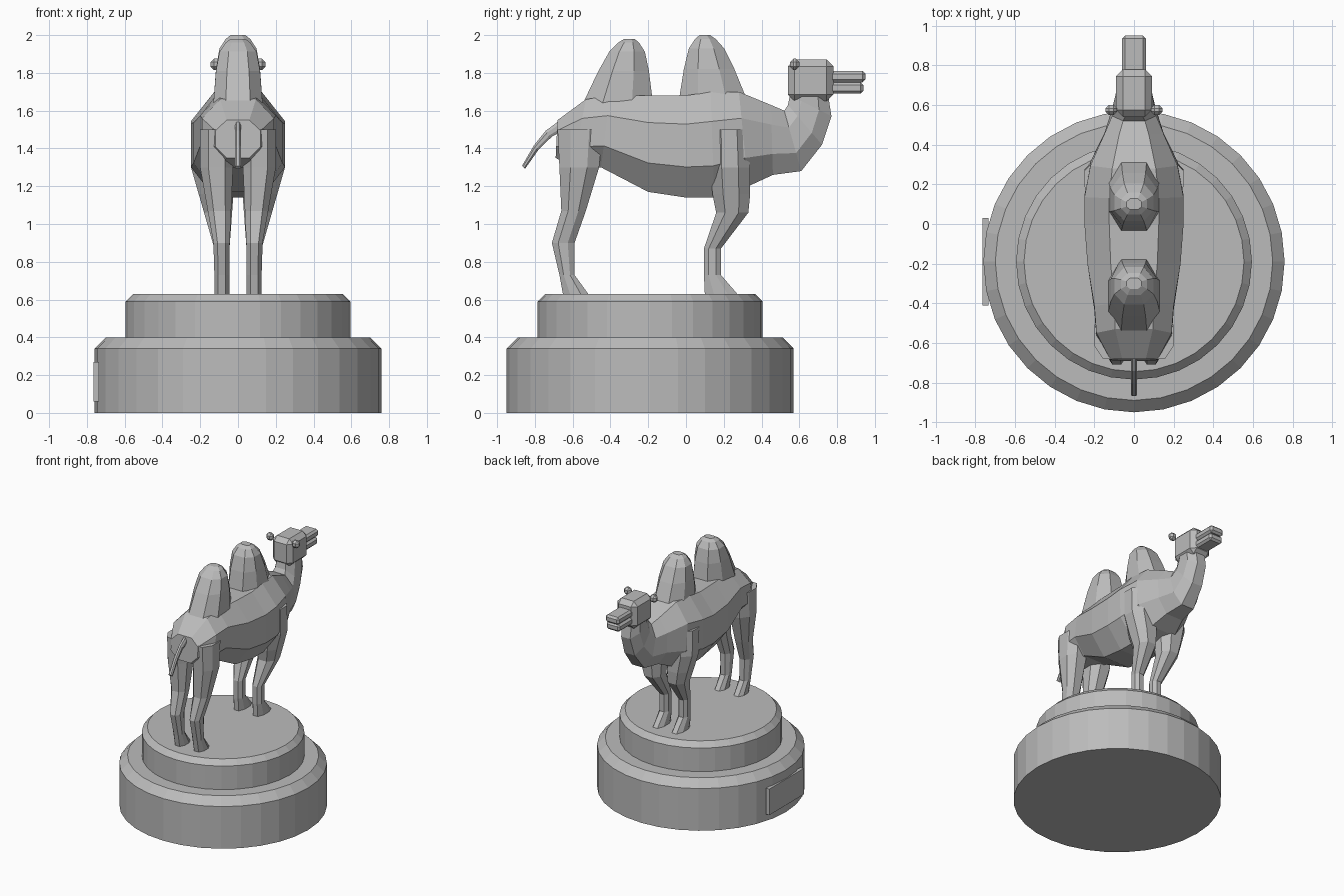
import bpy, bmesh
from mathutils import Vector

cube = bpy.data.objects.get("Cube")
if cube:
    bpy.data.objects.remove(cube, do_unlink=True)

stone = bpy.data.materials.new("grey stone")
stone.use_nodes = True
stone_grey = (.5, .5, .5, 1)
stone.diffuse_color = stone_grey
stone.node_tree.nodes["Principled BSDF"].inputs["Base Color"].default_value = stone_grey

SIDES = {"left": 1, "right": -1}


def finish(name, bm):
    bmesh.ops.recalc_face_normals(bm, faces=bm.faces[:])
    mesh = bpy.data.meshes.new(name)
    bm.to_mesh(mesh)
    bm.free()
    mesh.materials.append(stone)
    part = bpy.data.objects.new(name, mesh)
    bpy.context.collection.objects.link(part)


def bridge(bm, rings):
    for lower, upper in zip(rings, rings[1:]):
        for i in range(len(lower)):
            previous = i - 1
            bm.faces.new((lower[previous], lower[i], upper[i], upper[previous]))
    bm.faces.new(rings[0])
    bm.faces.new(rings[-1])


def section(start, end, half, centre=0):
    """Eight-sided outline between two (y, z) points, narrow at both ends."""
    start, end = Vector((centre, *start)), Vector((centre, *end))
    side = [(0, half / 2), (.28, half), (.7, half), (1, half / 2)]
    outline = side + [(along, -across) for along, across in reversed(side)]
    return [start.lerp(end, along) + Vector((across, 0, 0)) for along, across in outline]


def loft(name, sections):
    bm = bmesh.new()
    bridge(bm, [[bm.verts.new(point) for point in outline] for outline in sections])
    finish(name, bm)


def box(name, centre, size, bevel=0):
    bm = bmesh.new()
    bmesh.ops.create_cube(bm, size=1)
    bmesh.ops.scale(bm, vec=size, verts=bm.verts)
    bmesh.ops.translate(bm, vec=centre, verts=bm.verts)
    if bevel:
        bmesh.ops.bevel(bm, geom=bm.edges[:], offset=bevel, segments=1,
                        profile=.5, affect='EDGES')
    finish(name, bm)


def plinth_tier(name, radius, bottom, top, chamfer):
    bm = bmesh.new()
    rings = []
    for ring_radius, height in ((radius, bottom), (radius, top - chamfer),
                                (radius - chamfer, top)):
        ring = bmesh.ops.create_circle(bm, segments=32, radius=ring_radius)["verts"]
        bmesh.ops.translate(bm, vec=(0, -.19, height), verts=ring)
        rings.append(ring)
    bridge(bm, rings)
    finish(name, bm)


def hump(name, base_y, top_y, top_z):
    """Dome that narrows steadily, then rounds off quickly at the crown."""
    base_z, half_length, half_width = 1.64, .185, .13
    sections = []
    for rise in (0, .5, .8, .94, 1):
        y = base_y + (top_y - base_y) * rise
        z = base_z + (top_z - base_z) * rise
        crown = rise ** 8
        reach = half_length * (1 - .55 * rise - .3 * crown)
        width = half_width * (1 - .2 * rise - .5 * crown)
        sections.append(section((y - reach, z), (y + reach, z), width))
    loft(name, sections)


def leg_pair(name, flare, joints):
    """Joints are (y, z, half depth); the leg widens above the knee by flare."""
    knee, shoulder = .87, 1.3
    for side, sign in SIDES.items():
        sections = []
        for y, z, depth in joints:
            spread = flare * (min(max(z, knee), shoulder) - knee)
            sections.append(section((y - depth, z), (y + depth, z), .04 + spread,
                                    sign * (.085 + spread * .6)))
        loft(side + "_" + name, sections)


# Plinth and its plaque
plinth_tier("lower_plinth", radius=.76, bottom=0, top=.4, chamfer=.06)
plinth_tier("upper_plinth", radius=.595, bottom=.39, top=.63, chamfer=.04)
box("plaque", centre=(-.75, -.19, .165), size=(.03, .44, .21))

# Trunk running on into the raised neck
loft("body_and_neck", [
    section(start=(-.68, 1.55), end=(-.69, 1.35), half=.12),
    section(start=(-.53, 1.66), end=(-.6, 1.3), half=.19),
    section(start=(-.4, 1.68), end=(-.45, 1.3), half=.2),
    section(start=(-.2, 1.68), end=(-.2, 1.17), half=.235),
    section(start=(0, 1.68), end=(0, 1.14), half=.25),
    section(start=(.13, 1.7), end=(.15, 1.14), half=.25),
    section(start=(.28, 1.7), end=(.33, 1.2), half=.22),
    section(start=(.45, 1.63), end=(.46, 1.26), half=.15),
    section(start=(.52, 1.6), end=(.61, 1.28), half=.11),
    section(start=(.54, 1.63), end=(.72, 1.42), half=.09),
    section(start=(.55, 1.68), end=(.77, 1.57), half=.08),
    section(start=(.57, 1.74), end=(.75, 1.7), half=.08),
])

# Humps
hump("rear_hump", base_y=-.36, top_y=-.3, top_z=1.98)
hump("front_hump", base_y=.145, top_y=.1, top_z=2)

# Head, slightly parted jaws and ears
box("head", centre=(0, .66, 1.76), size=(.18, .24, .22), bevel=.035)
box("upper_jaw", centre=(0, .85, 1.78), size=(.12, .2, .06), bevel=.015)
box("lower_jaw", centre=(0, .84, 1.72), size=(.12, .2, .06), bevel=.015)
for side, sign in SIDES.items():
    box(side + "_ear", centre=(sign * .115, .575, 1.845), size=(.06, .05, .06), bevel=.018)

# Legs, with toes pointing forward
leg_pair("hind_leg", flare=.11, joints=[
    (-.56, 1.5, .12), (-.565, 1.3, .105), (-.595, 1.07, .065),
    (-.65, .9, .06), (-.63, .73, .04), (-.58, .62, .07)])
leg_pair("front_leg", flare=.18, joints=[
    (.23, 1.5, .1), (.235, 1.3, .105), (.24, 1.16, .1),
    (.245, 1.06, .085), (.14, .87, .045), (.14, .73, .045), (.19, .62, .09)])

# Tail drooping behind the rump
tail = []
for step in range(4):
    t = step / 3
    y, z, radius = -.66 - .2 * t, 1.52 - .08 * t - .14 * t * t, .02 - .012 * t
    tail.append(section((y - radius, z + radius), (y + radius, z - radius), .016))
loft("tail", tail)
